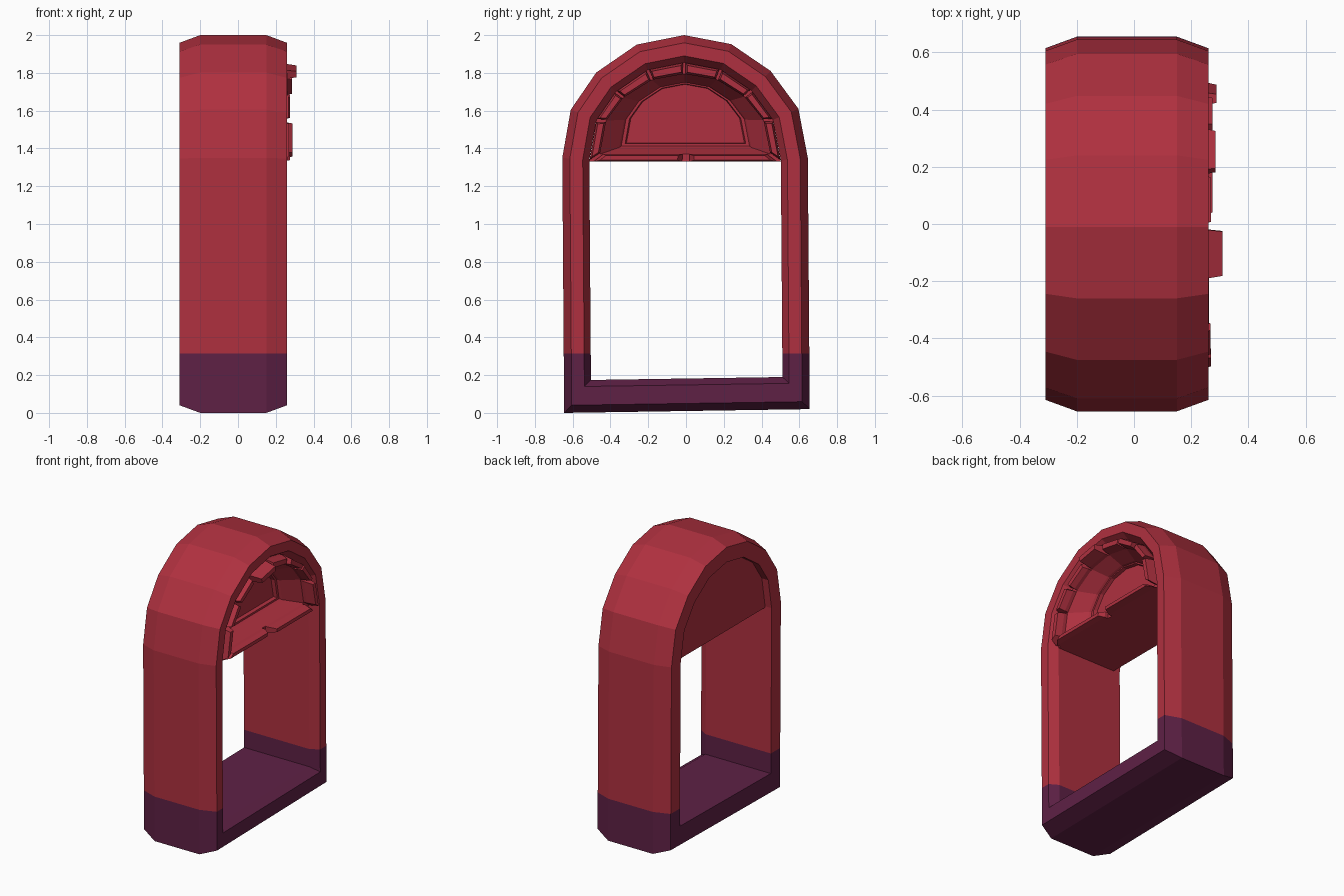
import bpy, bmesh
from mathutils import Vector

if "Cube" in bpy.data.objects:
    bpy.data.objects.remove(bpy.data.objects["Cube"])


def material(name, rgb):
    m = bpy.data.materials.new(name)
    m.diffuse_color = (*rgb, 1)
    m.use_nodes = True
    m.node_tree.nodes["Principled BSDF"].inputs["Base Color"].default_value = m.diffuse_color
    return m


RED = material("red paint", (0.43, 0.03, 0.05))
PURPLE = material("purple paint", (0.113, 0.015, 0.06))


def finish(name, bm, mats):
    bmesh.ops.recalc_face_normals(bm, faces=bm.faces)
    me = bpy.data.meshes.new(name)
    bm.to_mesh(me)
    bm.free()
    for m in mats:
        me.materials.append(m)
    ob = bpy.data.objects.new(name, me)
    bpy.context.collection.objects.link(ob)
    return ob


def offset(pts, d, bottom):
    """Inset a closed counterclockwise outline; the first edge is the bottom."""
    out, n = [], len(pts)
    for i in range(n):
        p = pts[i]
        e0 = (p - pts[i - 1]).normalized()
        e1 = (pts[(i + 1) % n] - p).normalized()
        n0, n1 = Vector((-e0.y, e0.x)), Vector((-e1.y, e1.x))
        d0 = bottom if (i - 1) % n == 0 else d
        d1 = bottom if i == 0 else d
        det = n0.x * n1.y - n0.y * n1.x
        out.append(p + Vector(((d0 * n1.y - d1 * n0.y) / det,
                               (d1 * n0.x - d0 * n1.x) / det)))
    return out


def loft(bm, loops, closed=False):
    """Bridge (x, outline) loops; cap both ends unless the loft is closed."""
    rings = [[bm.verts.new((x, p.x, p.y)) for p in pts] for x, pts in loops]
    n = len(rings[0])
    pairs = list(zip(rings, rings[1:]))
    if closed:
        pairs.append((rings[-1], rings[0]))
    else:
        bm.faces.new(rings[0])
        bm.faces.new(rings[-1])
    for a, b in pairs:
        for i in range(n):
            j = (i + 1) % n
            bm.faces.new((a[i], a[j], b[j], b[i]))


# Arched frame: chamfered section swept round the outline, purple base
outline = [Vector(p) for p in (
    (-.645, 0), (.655, .02), (.645, 1.35), (.595, 1.61), (.448, 1.81), (.24, 1.952),
    (-.01, 2.0), (-.26, 1.95), (-.475, 1.802), (-.61, 1.605), (-.655, 1.35))]
section = [(-.31, .04, .04), (-.2, 0, 0), (.15, 0, 0), (.26, .04, .04),
           (.26, .108, .138), (.2, .143, .172), (-.31, .143, .172)]
bm = bmesh.new()
loft(bm, [(x, offset(outline, d, b)) for x, d, b in section], closed=True)
bmesh.ops.bisect_plane(bm, geom=bm.verts[:] + bm.edges[:] + bm.faces[:],
                       plane_co=(0, 0, .315), plane_no=(0, 0, 1))
for f in bm.faces:
    f.material_index = int(f.calc_center_median().z < .315)
# the lower inner faces are all below the cut, so the height rule colours them too
finish("arch_frame", bm, [RED, PURPLE])

# Half-round panel filling the arch, with a sloped recess and a stepped lunette
BASE = 1.33
arch = offset(outline, .143, .17)[2:]
arch[0].y = arch[-1].y = BASE
half = arch + [Vector((0, BASE))]


def scaled(sy, z0, sz):
    return [Vector((p.x * sy, z0 + (p.y - BASE) * sz)) for p in half]


inner = scaled(.89, 1.37, .81)
bm = bmesh.new()
loft(bm, [(-.26, half), (.2, half), (.2, inner), (.1, scaled(.69, 1.405, .665)),
          (.085, scaled(.67, 1.412, .645)), (.085, scaled(.63, 1.425, .605)),
          (.06, scaled(.615, 1.43, .59))])
finish("arch_panel", bm, [RED])

# Tapered stones round the arch and along the sill, each standing out differently
heights = [.288, .275, .285, .27, .31, .262, .268, .27, .262, .275]
n = len(half)
for i, top in enumerate(heights):
    j = (i + 1) % n

    def quad(s, t):
        pts = []
        for u, v in ((s, t), (1 - s, t), (1 - s, 1 - t), (s, 1 - t)):
            pts.append(half[i].lerp(half[j], u).lerp(inner[i].lerp(inner[j], u), v))
        return pts

    bm = bmesh.new()
    loft(bm, [(.15, quad(.04, 0)), (.225, quad(.04, 0)), (top, quad(.09, .2))])
    finish("sill_stone" if i >= n - 2 else "arch_stone", bm, [RED])
